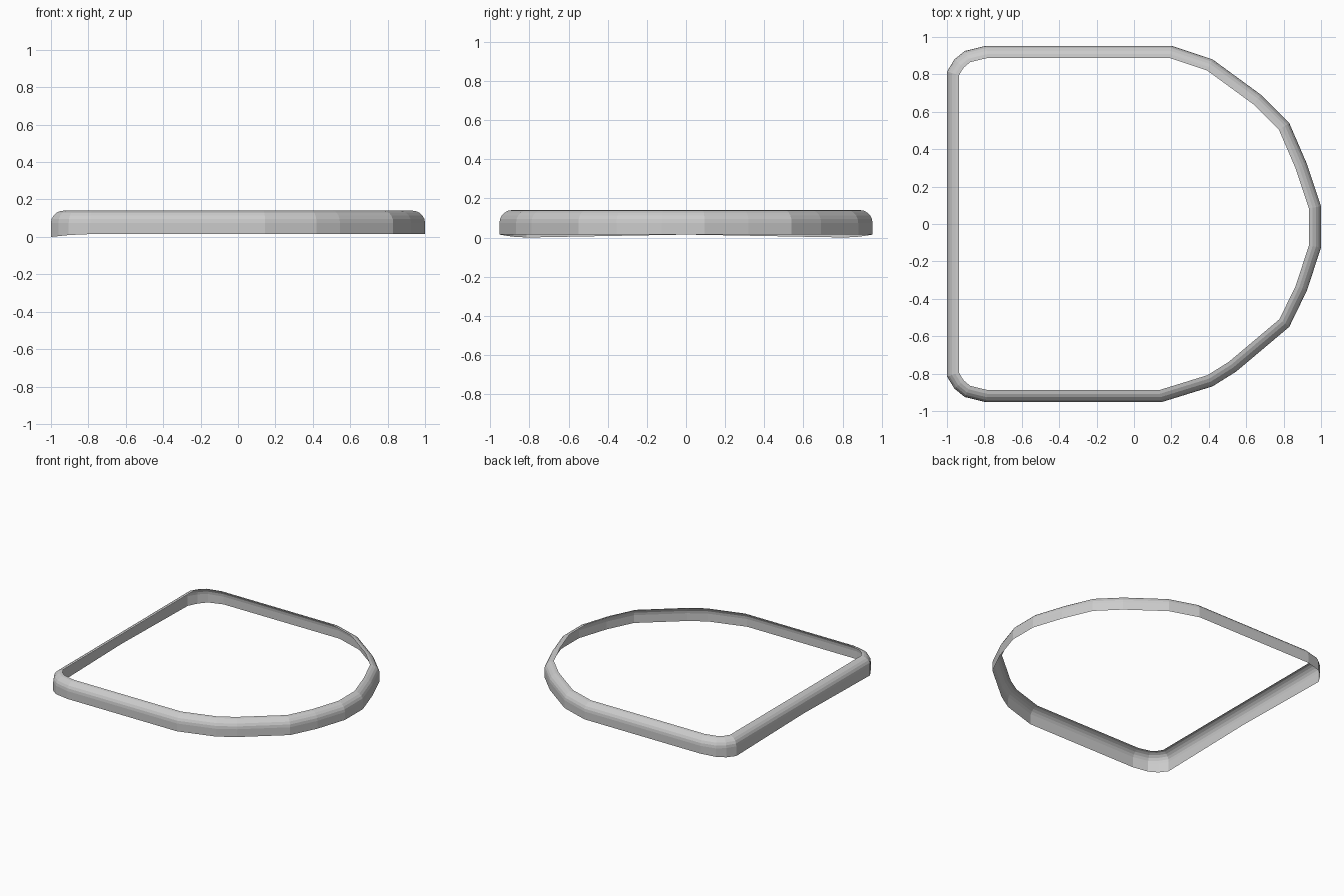
import bpy, bmesh, math
from mathutils import Vector

if "Cube" in bpy.data.objects:
    bpy.data.objects.remove(bpy.data.objects["Cube"])

# Outer outline of the D-shaped rim, clockwise from the middle of the flat side
path = [(-1, 0), (-1, .815), (-.96, .88), (-.905, .925), (-.79, .953),
        (.20, .953), (.42, .88), (.68, .69), (.83, .54), (.925, .32), (1, .095),
        (1, -.125), (.925, -.355), (.83, -.55), (.545, -.79), (.42, -.868),
        (.145, -.953), (-.79, -.953), (-.905, -.925), (-.96, -.88), (-1, -.815)]
# Lower edge dips slightly at the two tight corners
dip = {1: .015, 2: .011, 3: .005, 18: .005, 19: .011, 20: .015}

# Cross-section (inset, height): upright wall rolled inwards into a lip
R, TOP = .065, .14
profile = [(0, .015)]
for k in range(6):
    a = math.pi / 2 * k / 5
    profile.append((R * (1 - math.cos(a)), TOP - R + R * math.sin(a)))


def inward(i):
    """Mitred inward direction at outline point i."""
    p0, p1, p2 = (Vector(path[j % len(path)]) for j in (i - 1, i, i + 1))
    d1, d2 = (p1 - p0).normalized(), (p2 - p1).normalized()
    n1, n2 = Vector((d1.y, -d1.x)), Vector((d2.y, -d2.x))
    return (n1 + n2) / (1 + n1.dot(n2))


# Open-bottomed rim shell
bm = bmesh.new()
rows = []
for i, p in enumerate(path):
    n = inward(i)
    rows.append([bm.verts.new((p[0] + n.x * s, p[1] + n.y * s,
                               z - (dip.get(i, 0) if k == 0 else 0)))
                 for k, (s, z) in enumerate(profile)])
for i, a in enumerate(rows):
    b = rows[(i + 1) % len(rows)]
    for k in range(len(profile) - 1):
        bm.faces.new((a[k], a[k + 1], b[k + 1], b[k]))
mesh = bpy.data.meshes.new("rim")
bm.to_mesh(mesh)
bm.free()
bpy.context.collection.objects.link(bpy.data.objects.new("rim", mesh))
